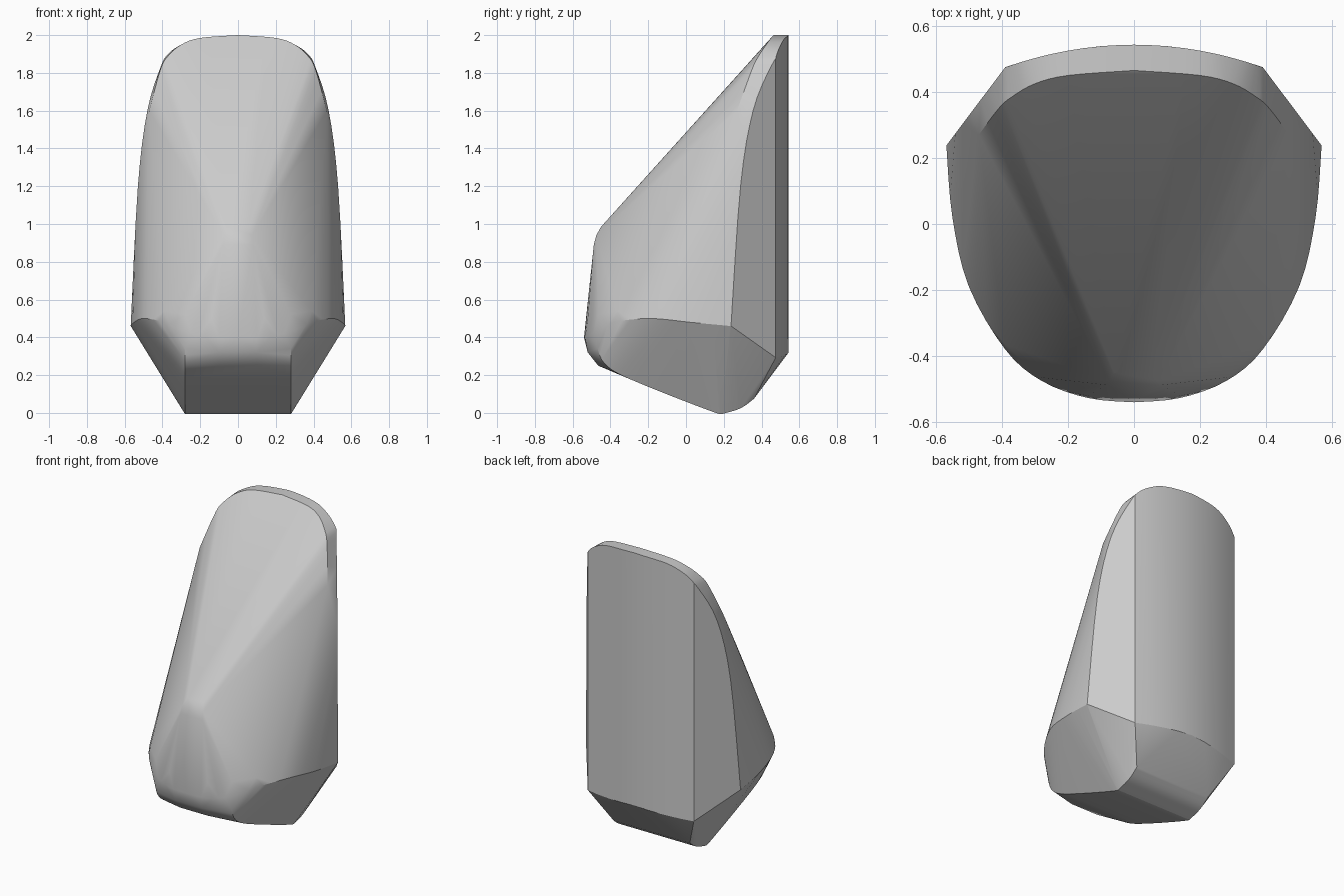
import bpy
import bmesh
import math

cube = bpy.data.objects.get("Cube")
if cube:
    bpy.data.objects.remove(cube, do_unlink=True)


def smooth_path(pts, steps=4):
    """Catmull-Rom curve through the control points."""
    ext = [pts[0]] + pts + [pts[-1]]
    out = []
    for a, b, c, d in zip(ext, ext[1:], ext[2:], ext[3:]):
        for i in range(steps):
            t = i / steps
            out.append(tuple(
                q + t / 2 * (r - p + t * (2 * p - 5 * q + 4 * r - s
                                          + t * (3 * (q - r) + s - p)))
                for p, q, r, s in zip(a, b, c, d)))
    return out + [pts[-1]]


def wall_y(x):
    """Plan of the back wall: shallow arc, then straight to the side."""
    return 0.543 - 0.45 * x * x if x < 0.39 else 0.475 - (x - 0.39) * 1.33


points = []

# Back rim: arched outline lying on the wall
rim = smooth_path([(0, 2), (0.2, 1.985), (0.3, 1.95), (0.37, 1.9),
                   (0.41, 1.83), (0.48, 1.6), (0.53, 1.2), (0.568, 0.46)])
points += [(x, wall_y(x), z) for x, z in rim]

# Front edge of the arched top
points += smooth_path([(0, 0.465, 2), (0.2, 0.45, 1.985), (0.3, 0.425, 1.95),
                       (0.37, 0.385, 1.89), (0.41, 0.35, 1.82),
                       (0.47, 0.27, 1.6)])

# Bottom edge of the back wall
points += [(x, wall_y(x), 0.32 - 0.07 * x) for x in (0, 0.1, 0.2, 0.3, 0.39)]

# Widest band around the sides and nose
points += smooth_path([(0.568, 0.235, 0.46), (0.55, 0.02, 0.48),
                       (0.5, -0.19, 0.5), (0.39, -0.38, 0.48),
                       (0.28, -0.475, 0.43), (0.14, -0.527, 0.4),
                       (0, -0.54, 0.4)])

# Upper edge of the nose and the short ridge
points += [(0.39, -0.365, 0.54), (0.28, -0.465, 0.52), (0.14, -0.52, 0.5),
           (0.08, -0.488, 0.89), (0.075, -0.475, 0.94), (0.06, -0.45, 0.985)]

# Underside edge, rounding up under the nose and at the back
points += smooth_path([(0.28, -0.468, 0.34), (0.28, -0.43, 0.26),
                       (0.28, -0.3, 0.18), (0.28, 0.13, 0.01),
                       (0.28, 0.2, 0), (0.28, 0.29, 0.025),
                       (0.28, 0.36, 0.075)])
points += [(0.1, -0.52, 0.32), (0.1, -0.465, 0.25)]

# Mirror, wrap in one convex skin
bm = bmesh.new()
for x, y, z in points:
    for side in (-1, 1):
        bm.verts.new((side * x, y, z))
bmesh.ops.remove_doubles(bm, verts=bm.verts, dist=0.002)
hull = bmesh.ops.convex_hull(bm, input=bm.verts)
loose = {g for g in hull["geom_interior"] + hull["geom_unused"]
         if isinstance(g, bmesh.types.BMVert)}
bmesh.ops.delete(bm, geom=list(loose), context='VERTS')
bmesh.ops.recalc_face_normals(bm, faces=bm.faces)
mesh = bpy.data.meshes.new("faceted_shell")
bm.to_mesh(mesh)
bm.free()

grey = bpy.data.materials.new("plain_grey")
grey.use_nodes = True
colour = (0.6, 0.6, 0.6, 1)
grey.diffuse_color = colour
grey.node_tree.nodes["Principled BSDF"].inputs["Base Color"].default_value = colour
mesh.materials.append(grey)

shell = bpy.data.objects.new("faceted_shell", mesh)
bpy.context.collection.objects.link(shell)
bpy.context.view_layer.objects.active = shell
shell.select_set(True)
bpy.ops.object.shade_smooth_by_angle(angle=math.radians(25))
